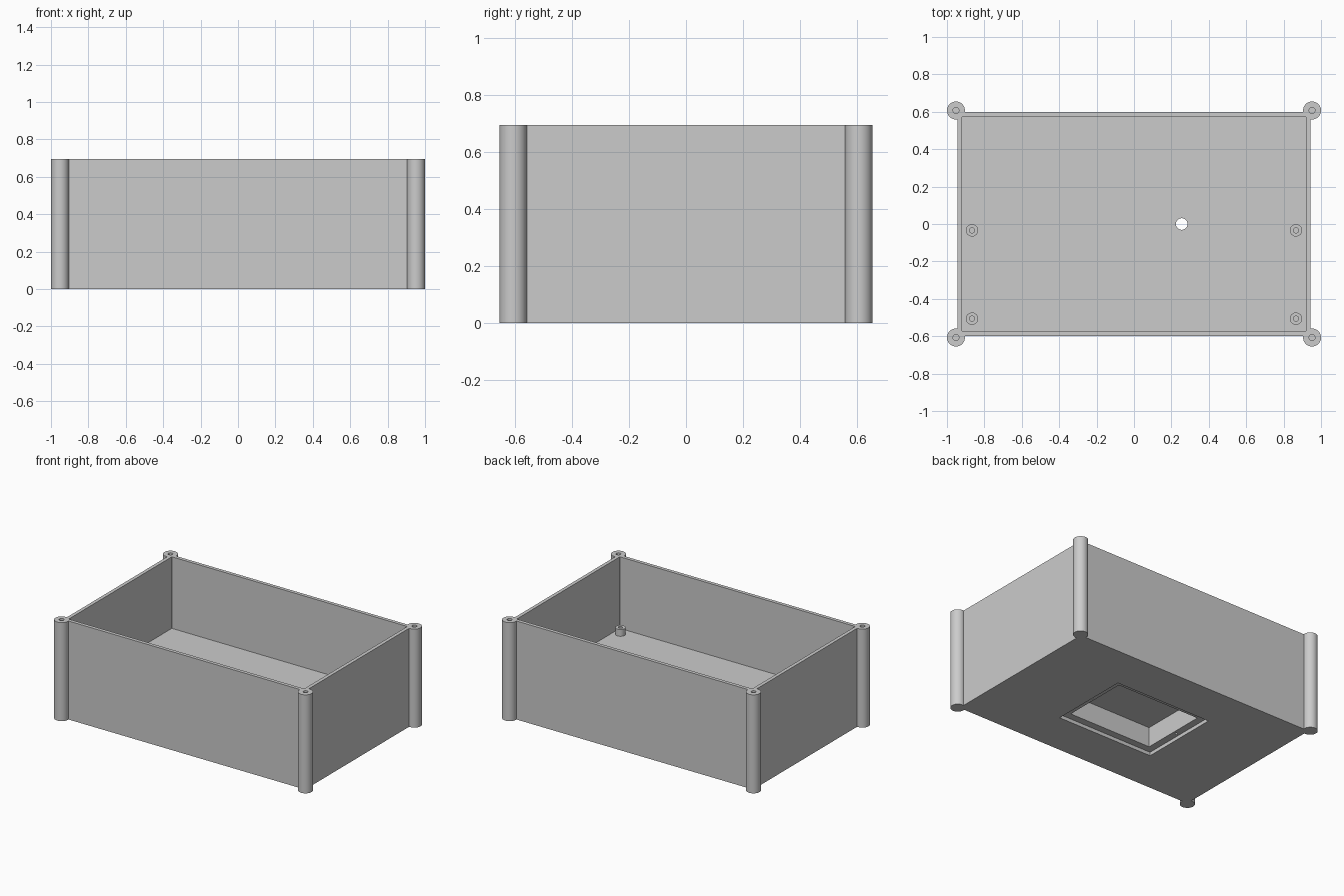
import bpy

old = bpy.data.objects.get("Cube")
if old:
    bpy.data.objects.remove(old)

H, FLOOR, WALL = 0.695, 0.19, 0.025      # height, floor level, wall thickness
HX, HY = 0.944, 0.6                      # half size of the box
PX, PY, PR = 0.952, 0.607, 0.048         # corner posts
EPS = 0.02                               # overshoot for clean cuts

grey = bpy.data.materials.new("light grey plastic")
grey.use_nodes = True
grey.diffuse_color = (0.6, 0.6, 0.6, 1)
grey.node_tree.nodes["Principled BSDF"].inputs["Base Color"].default_value = (0.6, 0.6, 0.6, 1)


def box(name, hx, hy, z0, z1):
    bpy.ops.mesh.primitive_cube_add(size=2, location=(0, 0, (z0 + z1) / 2))
    ob = bpy.context.object
    ob.scale = (hx, hy, (z1 - z0) / 2)
    return finish(ob, name)


def cylinder(name, x, y, r, z0, z1, sides=48):
    bpy.ops.mesh.primitive_cylinder_add(vertices=sides, radius=r, depth=z1 - z0,
                                        location=(x, y, (z0 + z1) / 2))
    return finish(bpy.context.object, name)


def finish(ob, name):
    ob.name = name
    ob.data.materials.append(grey)
    bpy.ops.object.transform_apply(location=True, rotation=True, scale=True)
    return ob


def combine(target, tool, operation):
    """Apply a boolean and discard the tool."""
    tool.hide_render = True
    mod = target.modifiers.new("boolean", "BOOLEAN")
    mod.operation = operation
    mod.solver = 'EXACT'
    mod.object = tool
    bpy.context.view_layer.objects.active = target
    bpy.ops.object.modifier_apply(modifier=mod.name)
    bpy.data.objects.remove(tool)


def smooth(ob):
    bpy.ops.object.select_all(action='DESELECT')
    ob.select_set(True)
    bpy.context.view_layer.objects.active = ob
    bpy.ops.object.shade_smooth_by_angle(angle=0.6)


# Open-topped box with a thick floor
body = box("enclosure", HX, HY, 0, H)
combine(body, box("cavity_cutter", HX - WALL, HY - WALL, FLOOR, H + EPS), 'DIFFERENCE')

# Corner posts with blind screw holes
corners = [(sx, sy) for sx in (-1, 1) for sy in (-1, 1)]
for sx, sy in corners:
    combine(body, cylinder("corner_post", sx * PX, sy * PY, PR, 0, H), 'UNION')
for sx, sy in corners:
    combine(body, cylinder("post_hole_cutter", sx * PX, sy * PY, 0.016, H - 0.2, H + EPS, 24),
            'DIFFERENCE')

# Compartment in the underside: shallow lid recess, then the deep pocket
combine(body, box("lid_recess_cutter", 0.375, 0.288, -EPS, WALL), 'DIFFERENCE')
combine(body, box("pocket_cutter", 0.325, 0.238, -EPS, FLOOR - WALL), 'DIFFERENCE')

# Lid screw holes and the wire hole into the box
for sx in (-1, 1):
    combine(body, cylinder("lid_hole_cutter", sx * 0.351, 0, 0.008, 0, 0.1, 16), 'DIFFERENCE')
combine(body, cylinder("wire_hole_cutter", 0.255, 0, 0.031, 0.1, FLOOR + EPS), 'DIFFERENCE')
smooth(body)

# Hollow standoffs on the floor
for side, x in (("right", -0.866), ("left", 0.866)):
    for end, y in (("front", -0.506), ("middle", -0.034)):
        peg = cylinder(f"standoff_{end}_{side}", x, y, 0.033, FLOOR, FLOOR + 0.048, 32)
        combine(peg, cylinder("standoff_cutter", x, y, 0.014, FLOOR - EPS, FLOOR + 0.1, 24),
                'DIFFERENCE')
        smooth(peg)
